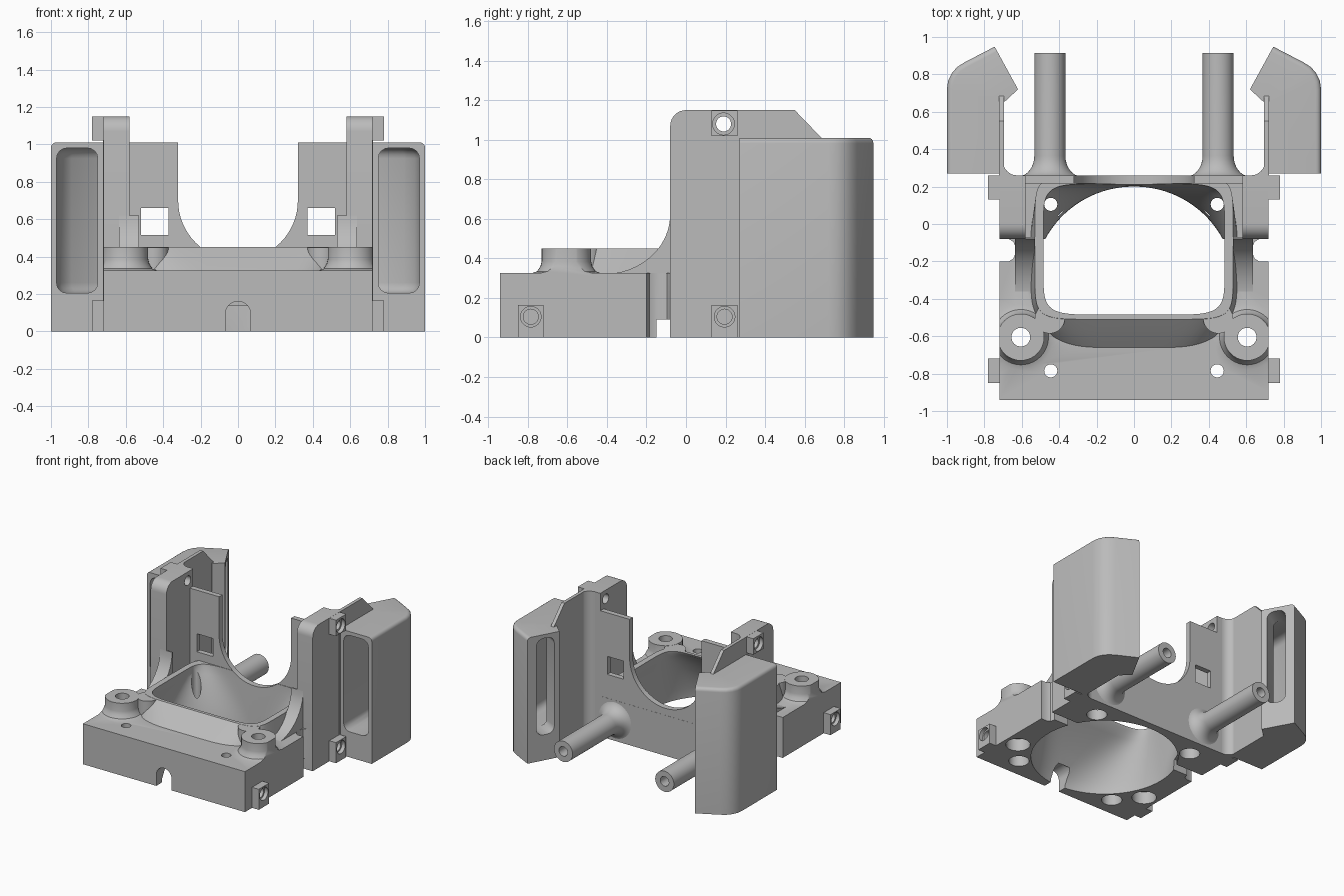
import bpy, bmesh
from math import sin, cos, pi, copysign
from mathutils import Vector

cube = bpy.data.objects.get("Cube")
if cube:
    bpy.data.objects.remove(cube, do_unlink=True)

grey = bpy.data.materials.new("light_grey")
grey.use_nodes = True
tone = (0.5, 0.5, 0.5, 1)
grey.diffuse_color = tone
grey.node_tree.nodes["Principled BSDF"].inputs["Base Color"].default_value = tone


def skin(name, rings, bevel=None):
    """Closed solid through a stack of equal rings, with flat end caps."""
    bm = bmesh.new()
    vs = [[bm.verts.new(p) for p in r] for r in rings]
    n = len(vs[0])
    for a, b in zip(vs, vs[1:]):
        for i in range(n):
            bm.faces.new((a[i], a[(i + 1) % n], b[(i + 1) % n], b[i]))
    bm.faces.new(vs[0])
    bm.faces.new(vs[-1])
    bmesh.ops.recalc_face_normals(bm, faces=bm.faces)
    if bevel:
        rule, size = bevel
        picked = [e for e in bm.edges if rule((e.verts[0].co + e.verts[1].co) / 2, e)]
        bmesh.ops.bevel(bm, geom=picked, offset=size, segments=4, profile=0.5, affect='EDGES')
    me = bpy.data.meshes.new(name)
    bm.to_mesh(me)
    bm.free()
    me.materials.append(grey)
    ob = bpy.data.objects.new(name, me)
    bpy.context.collection.objects.link(ob)
    return ob


def prism(name, pts, axis, lo, hi, bevel=None):
    """Extrude a 2D outline; the outline is in the two other axes, in order."""
    def place(p, h):
        return {'x': (h, p[0], p[1]), 'y': (p[0], h, p[1]), 'z': (p[0], p[1], h)}[axis]
    return skin(name, [[place(p, h) for p in pts] for h in (lo, hi)], bevel)


def box(name, x, y, z):
    return prism(name, [(x[0], y[0]), (x[1], y[0]), (x[1], y[1]), (x[0], y[1])], 'z', *z)


def lathe(name, profile, centre, axis, n=40):
    """Revolve (radius, height) pairs; centre is in the two other axes."""
    rings = []
    for r, h in profile:
        ring = []
        for i in range(n):
            u = centre[0] + r * cos(2 * pi * i / n)
            v = centre[1] + r * sin(2 * pi * i / n)
            ring.append({'x': (h, u, v), 'y': (u, h, v), 'z': (u, v, h)}[axis])
        rings.append(ring)
    return skin(name, rings)


def rod(name, r, centre, axis, lo, hi):
    return lathe(name, [(r, lo), (r, hi)], centre, axis)


def apply(ob, kind, **settings):
    mod = ob.modifiers.new(kind.lower(), kind)
    for k, v in settings.items():
        setattr(mod, k, v)
    bpy.ops.object.select_all(action='DESELECT')
    bpy.context.view_layer.objects.active = ob
    ob.select_set(True)
    bpy.ops.object.modifier_apply(modifier=mod.name)


def combine(ob, tools, op):
    for t in tools:
        t.hide_render = True
        apply(ob, 'BOOLEAN', object=t, operation=op, solver='EXACT')
        bpy.data.objects.remove(t, do_unlink=True)


def finish(ob, mirror=False):
    if mirror:
        apply(ob, 'MIRROR', use_mirror_merge=False)
    bpy.ops.object.select_all(action='DESELECT')
    bpy.context.view_layer.objects.active = ob
    ob.select_set(True)
    bpy.ops.object.shade_smooth_by_angle(angle=0.6)


def cup(name, radius, half_x, front, back, z0, z1):
    """Loft from a circle at the bottom to a rounded rectangle at the top."""
    mid, half_y, n, steps = (front + back) / 2, (back - front) / 2, 96, 10
    rings = []
    for k in range(steps + 1):
        z = z0 + (z1 - z0) * k / steps
        s = min(1, max(0, z / 0.45)) ** 1.37
        ring = []
        for i in range(n):
            c, d = cos(2 * pi * (i + .5) / n), sin(2 * pi * (i + .5) / n)
            rx = half_x * copysign(abs(c) ** 0.25, c)
            ry = mid + half_y * copysign(abs(d) ** 0.25, d)
            ring.append((radius * c * (1 - s) + rx * s, (-0.34 + radius * d) * (1 - s) + ry * s, z))
        rings.append(ring)
    return skin(name, rings)


# Base block with side notches
half = [(.72, -.94), (.72, -.2), (.67, -.2), (.645, -.185), (.635, -.16),
        (.635, -.12), (.645, -.095), (.67, -.08), (.72, -.08), (.72, .26)]
base = prism("base", half + [(-x, y) for x, y in reversed(half)], 'z', 0, .325)
adds, cuts = [cup("cup_shell", .59, .53, -.51, .258, 0.01, .45)], []
for s in (-1, 1):
    # Rim lobes, screw posts and side lugs
    adds.append(rod("rim_lobe", .08, (s * .45, -.505), 'z', .3, .449))
    adds.append(lathe("post", [(.175, .3), (.175, .325), (.148, .335), (.131, .36), (.125, .385), (.125, .45)],
                      (s * .605, -.605), 'z'))
    cuts.append(box("post_trim", sorted((s * .72, s * .95)), (-.9, -.4), (.28, .5)))
    for y in (-.785, .195):
        adds.append(box("lug", sorted((s * .7, s * .78)), (y - .065, y + .065), (0, .165)))
        cuts.append(rod("lug_recess", .052, (y, .105), 'x', *sorted((s * .75, s * .8))))
        cuts.append(rod("lug_hole", .038, (y, .105), 'x', *sorted((s * .64, s * .8))))
    # Vertical screw holes with counterbores underneath
    for x, y, r, big in ((.605, -.605, .05, .09), (.445, -.785, .035, .075), (.445, .105, .035, .075)):
        cuts.append(rod("screw_hole", r, (s * x, y), 'z', -.1, .6))
        cuts.append(rod("counterbore", big, (s * x, y), 'z', -.1, .1))


def u_cutter():
    arc = [(.32 * cos(a), .7 + .32 * sin(a)) for a in [-pi * i / 32 for i in range(33)]]
    return prism("u_cutter", arc + [(-.32, 1.3), (.32, 1.3)], 'y', .1, .5)


cuts += [cup("cup_cavity", .54, .482, -.47, .215, -.02, .48), u_cutter(),
         box("side_slot", (-.8, .8), (-.15, -.08), (-.05, .09))]
# Rounded notch in the front wall
arch = [(.068 * cos(pi * i / 16), .092 + .068 * sin(pi * i / 16)) for i in range(17)]
cuts.append(prism("front_notch", arch + [(-.068, -.05), (.068, -.05)], 'y', -1, -.8))
combine(base, adds, 'UNION')
combine(base, cuts, 'DIFFERENCE')
finish(base)

# Back panel with a U opening and two square windows
panel = box("back_panel", (-.62, .62), (.217, .259), (.2, 1.01))
combine(panel, [u_cutter()] + [box("square_window", (x - .073, x + .073), (.1, .4), (.515, .66))
                               for x in (-.445, .445)], 'DIFFERENCE')
finish(panel)

# Upright arms with rounded front top edge and a pierced upper lug
curve = [(-.08 + .08 * (1 - cos(a)), 1.07 + .08 * sin(a)) for a in [pi * i / 16 for i in range(9)]]
arm = prism("arm", [(-.08, .3)] + curve + [(.26, 1.15), (.26, .3)], 'x', .58, .72)
combine(arm, [box("upper_lug", (.7, .78), (.13, .26), (1.02, 1.149))], 'UNION')
combine(arm, [rod("upper_hole", .038, (.19, 1.08), 'x', .5, .9),
              rod("upper_recess", .055, (.19, 1.08), 'x', .75, .9)], 'DIFFERENCE')
finish(arm, True)

# Curved gussets between the base and the arms
sweep = [(-.42 + .34 * sin(a), .32 + .3 * (1 - cos(a))) for a in [pi * i / 24 for i in range(13)]]
finish(prism("gusset", sweep + [(-.07, .62), (-.07, .3), (-.42, .3)], 'x', .53, .635), True)

# Thin side plates and the fillet to the back panel
finish(prism("side_plate", [(.255, 0), (.255, 1.15), (.55, 1.15), (.685, 1.01), (.685, 0)], 'x', .695, .722), True)
fillet = [(.625 + .075 * sin(a), .335 - .075 * cos(a)) for a in [pi * i / 16 for i in range(9)]]
finish(prism("corner_fillet", fillet + [(.71, .335), (.71, .25), (.625, .25)], 'z', 0, 1.15), True)

# Hooked wings with a bent strap tunnel
outline = [(.72, .27), (1, .27), (1, .72), (.994, .765), (.975, .805), (.945, .84), (.905, .865),
           (.745, .948), (.62, .72), (.69, .655), (.72, .655)]


def outer_top(m, e):
    return m.z > 1 and (m.x > .95 or m.y > .83 and m.x > .8)


wing = prism("wing", outline, 'z', 0, 1.01, (outer_top, .028))
path = [(.75, .1), (.97, .1), (.97, .65), (.945, .73), (.89, .79), (.47, 1.01), (.4, .88), (.75, .70)]
tunnel = prism("strap_tunnel", path, 'z', .205, .98,
               (lambda m, e: abs(e.verts[0].co.z - e.verts[1].co.z) < .01, .055))
combine(wing, [tunnel], 'DIFFERENCE')
finish(wing, True)

# Rear pegs with flared roots and end bores
flare = [(.083 + .085 * (1 - sin(a)), .255 + .11 * (1 - cos(a))) for a in [pi * i / 16 for i in range(9)]]
peg = lathe("peg", [(.16, .24)] + [(min(r, .163), h) for r, h in flare] + [(.083, .915)], (.45, .165), 'y')
combine(peg, [rod("peg_bore", .038, (.45, .165), 'y', .6, 1)], 'DIFFERENCE')
finish(peg, True)
